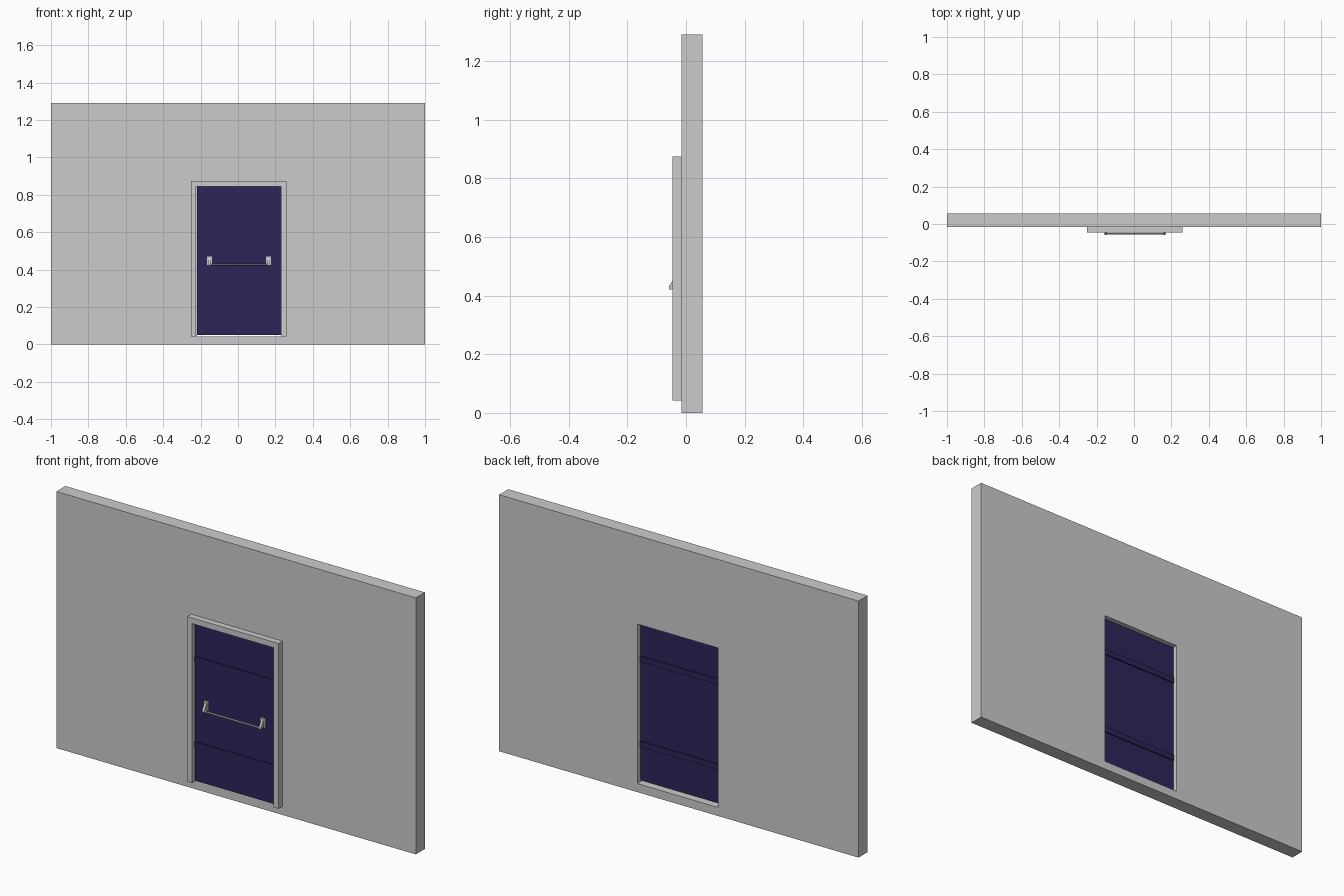
import bpy, bmesh, math
from mathutils import Vector

if "Cube" in bpy.data.objects:
    bpy.data.objects.remove(bpy.data.objects["Cube"])


def prism(name, outline, axis, a, b, mat=None):
    """Extrude a 2D outline along 'x' (points are y,z) or 'y' (points are x,z)."""
    bm = bmesh.new()
    put = (lambda p: (a, p[0], p[1])) if axis == 'x' else (lambda p: (p[0], a, p[1]))
    face = bm.faces.new([bm.verts.new(put(p)) for p in outline])
    ext = bmesh.ops.extrude_face_region(bm, geom=[face])
    step = Vector((b - a, 0, 0)) if axis == 'x' else Vector((0, b - a, 0))
    bmesh.ops.translate(bm, vec=step,
                        verts=[g for g in ext['geom'] if isinstance(g, bmesh.types.BMVert)])
    bmesh.ops.recalc_face_normals(bm, faces=bm.faces)
    me = bpy.data.meshes.new(name)
    bm.to_mesh(me)
    bm.free()
    ob = bpy.data.objects.new(name, me)
    bpy.context.collection.objects.link(ob)
    if mat:
        me.materials.append(mat)
    return ob


def box(name, x0, x1, y0, y1, z0, z1, mat=None):
    return prism(name, [(x0, z0), (x1, z0), (x1, z1), (x0, z1)], 'y', y0, y1, mat)


navy = bpy.data.materials.new("navy_door")
navy.diffuse_color = (0.028, 0.018, 0.1, 1)
navy.use_nodes = True
navy.node_tree.nodes["Principled BSDF"].inputs["Base Color"].default_value = navy.diffuse_color

WALL_F, WALL_B = -0.015, 0.057
FRAME_F = -0.046
LEFT, RIGHT, SILL, HEAD = -0.218, 0.23, 0.043, 0.845
DOOR_F, DOOR_B = -0.03, 0.032

# Wall with door opening
wall = box("wall", -1, 1, WALL_F, WALL_B, 0, 1.29)
cutter = box("opening_cutter", LEFT, RIGHT, -0.2, 0.2, SILL, HEAD)
cutter.hide_render = True
mod = wall.modifiers.new("opening", 'BOOLEAN')
mod.operation = 'DIFFERENCE'
mod.solver = 'EXACT'
mod.object = cutter
bpy.context.view_layer.objects.active = wall
bpy.ops.object.modifier_apply(modifier=mod.name)
bpy.data.objects.remove(cutter)

# Raised door frame on the front, open at the bottom
prism("door_frame", [(-0.25, SILL), (-0.25, 0.874), (0.258, 0.874), (0.258, SILL),
                     (RIGHT, SILL), (RIGHT, HEAD), (-0.225, HEAD), (-0.225, SILL)],
      'y', FRAME_F, WALL_F)

# Door leaf and its two raised bands, showing on both sides
box("door_leaf", LEFT, RIGHT, DOOR_F, DOOR_B, 0.051, HEAD, navy)
for name, z in (("upper_band", 0.663), ("lower_band", 0.235)):
    box(name, LEFT, RIGHT, DOOR_F - 0.005, DOOR_B + 0.006, z - 0.014, z + 0.014, navy)

# Push bar brackets: back plate plus sloping arm
for side, x in (("left", -0.153), ("right", 0.163)):
    box(side + "_bracket_plate", x - 0.013, x + 0.013, DOOR_F - 0.008, DOOR_F,
        0.424, 0.47)
    prism(side + "_bracket_arm",
          [(DOOR_F, 0.462), (-0.04, 0.46), (-0.0575, 0.433), (-0.0575, 0.421),
           (-0.048, 0.421), (DOOR_F, 0.436)], 'x', x - 0.006, x + 0.006)

# Push bar
bpy.ops.mesh.primitive_cylinder_add(vertices=16, radius=0.004, depth=0.316,
                                    location=(0.005, -0.053, 0.426),
                                    rotation=(0, math.pi / 2, 0))
bar = bpy.context.object
bar.name = "push_bar"
bpy.ops.object.shade_smooth_by_angle()
